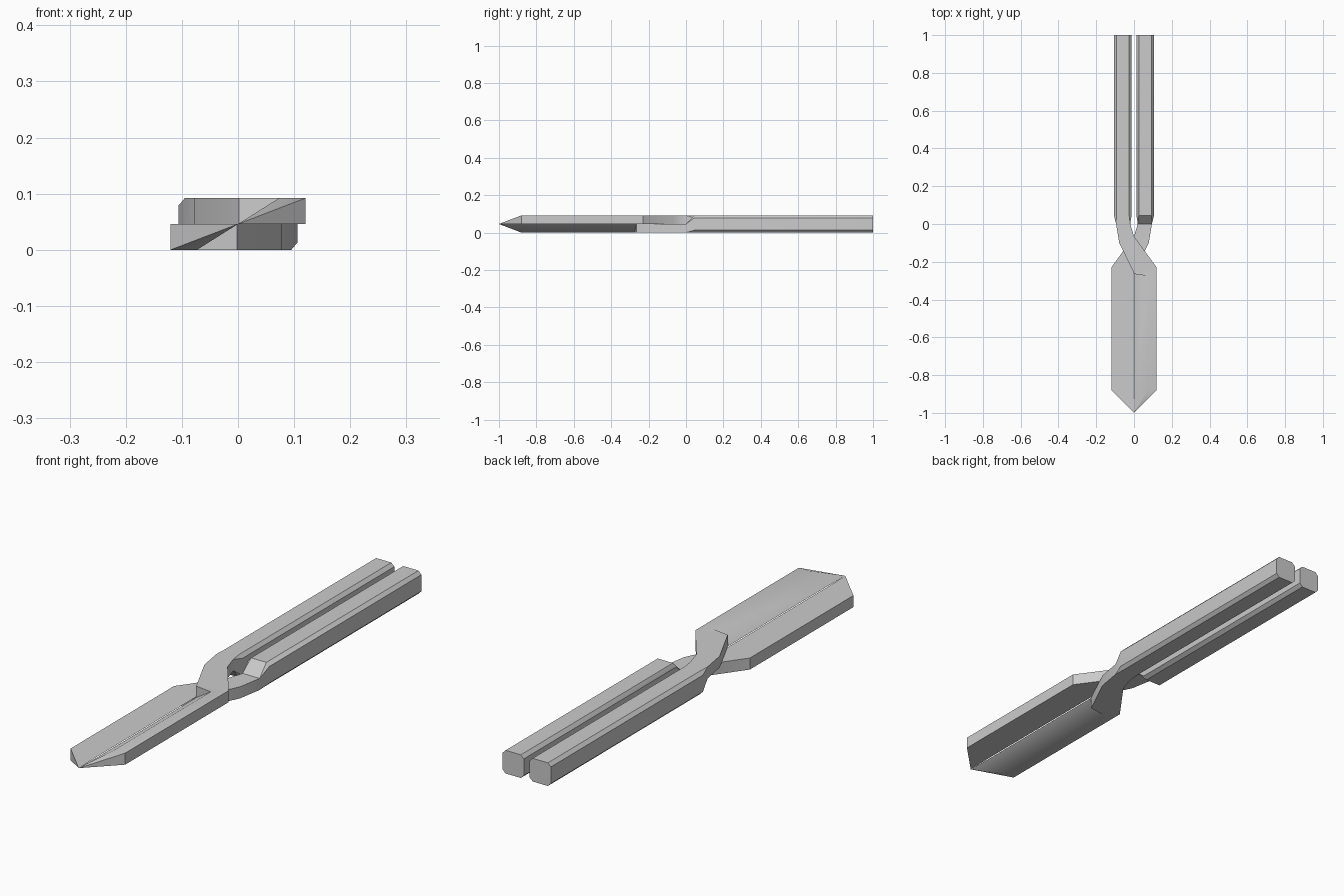
import bpy, bmesh, math

if "Cube" in bpy.data.objects:
    bpy.data.objects.remove(bpy.data.objects["Cube"])

MID, TOP = 0.046, 0.092


def corners(*pts):
    """Four-cornered section as an eight-point ring (each corner doubled)."""
    return [p for p in pts for _ in range(2)]


def bar(left, right):
    """Half-thickness flat section between two plan points."""
    return corners((*left, MID), (*right, MID), (*right, TOP), (*left, TOP))


def grip(y, x0=-0.106, x1=-0.013, c=0.013):
    """Full-thickness chamfered handle section."""
    return [(x0, y, c), (x0 + c, y, 0), (x1 - c, y, 0), (x1, y, c),
            (x1, y, TOP - c), (x1 - c, y, TOP), (x0 + c, y, TOP), (x0, y, TOP - c)]


# One half: handle, crossing arm, bevelled blade, pointed tip
rings = [
    grip(1.0),
    grip(0.045),
    bar((-0.095, 0.0), (-0.02, 0.0)),
    bar((-0.078, -0.1), (0.0, -0.065)),
    bar((0.002, -0.265), (0.12, -0.23)),
    corners((0.002, -0.265, MID), (0.12, -0.23, MID), (0.12, -0.23, TOP), (0.073, -0.275, TOP)),
    corners((0.002, -0.88, MID), (0.12, -0.88, MID), (0.12, -0.88, TOP), (0.073, -0.88, TOP)),
    corners(*[(0.0, -1.0, MID)] * 4),
]

bm = bmesh.new()
loops = [[bm.verts.new(p) for p in ring] for ring in rings]
for a, b in zip(loops, loops[1:]):
    for i in range(8):
        j = (i + 1) % 8
        bm.faces.new((a[i], a[j], b[j], b[i]))
bm.faces.new(loops[0])
bmesh.ops.remove_doubles(bm, verts=bm.verts[:], dist=1e-4)
bmesh.ops.dissolve_degenerate(bm, edges=bm.edges[:], dist=1e-5)
bmesh.ops.recalc_face_normals(bm, faces=bm.faces[:])
mesh = bpy.data.meshes.new("tool_half")
bm.to_mesh(mesh)
bm.free()

upper = bpy.data.objects.new("upper_blade_half", mesh)
bpy.context.collection.objects.link(upper)
bpy.context.view_layer.objects.active = upper
upper.select_set(True)
bpy.ops.object.shade_smooth_by_angle(angle=math.radians(35))

# Opposite half: same mesh turned over about the long axis
lower = upper.copy()
lower.name = "lower_blade_half"
lower.rotation_euler = (0, math.pi, 0)
lower.location = (0, 0, TOP)
bpy.context.collection.objects.link(lower)
